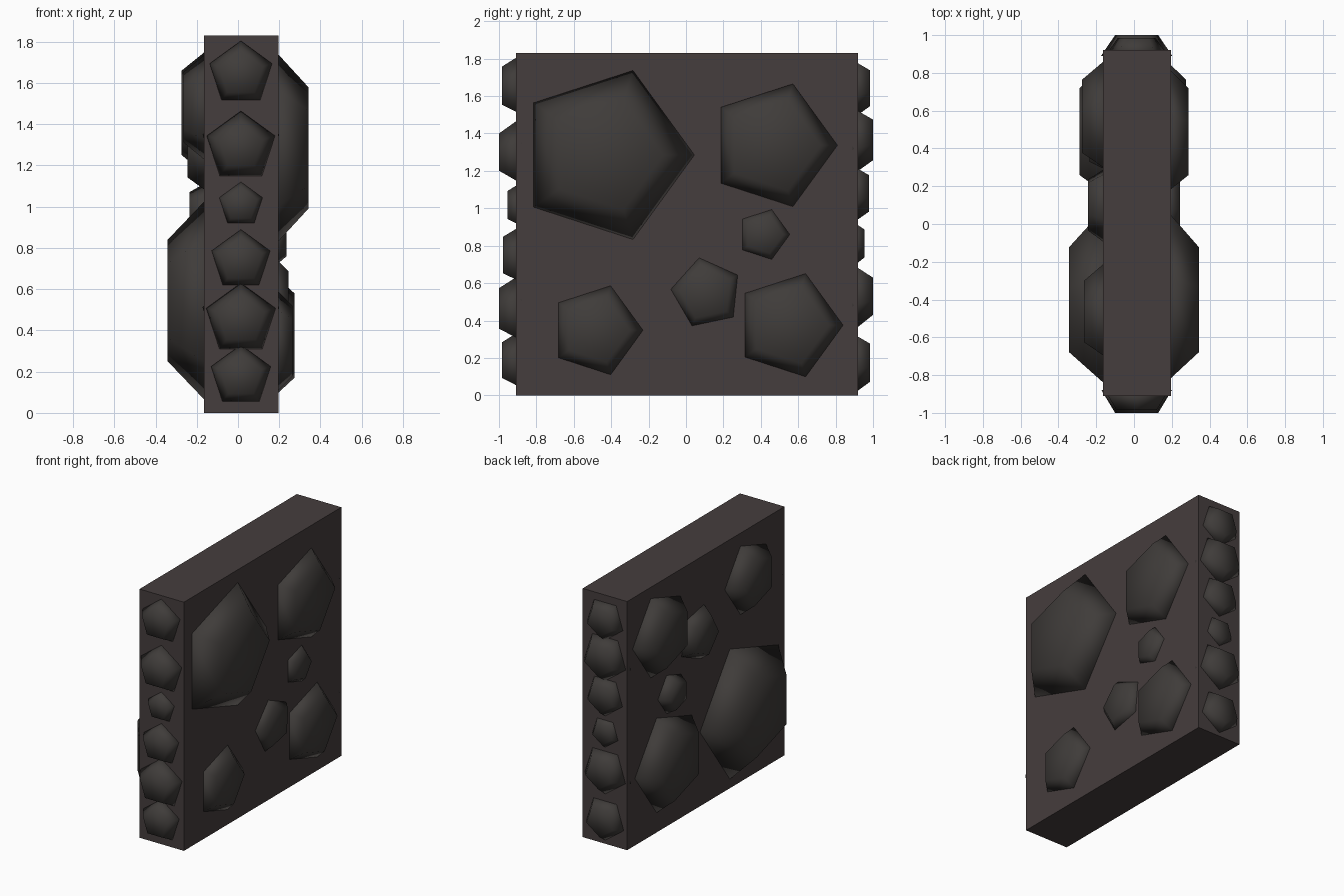
import bpy, bmesh, math
from mathutils import Vector

if "Cube" in bpy.data.objects:
    bpy.data.objects.remove(bpy.data.objects["Cube"])


def material(name, rgb):
    m = bpy.data.materials.new(name)
    m.diffuse_color = (*rgb, 1)
    m.use_nodes = True
    m.node_tree.nodes["Principled BSDF"].inputs["Base Color"].default_value = m.diffuse_color
    return m


WALL = material("dark mortar", (0.060, 0.047, 0.047))
STONE = material("dark stone", (0.050, 0.045, 0.042))

X0, X1, Y0, Y1, H = -0.165, 0.197, -0.91, 0.92, 1.83
SINK = 0.03


def finish(bm, name, mat, smooth):
    bmesh.ops.recalc_face_normals(bm, faces=bm.faces[:])
    me = bpy.data.meshes.new(name)
    bm.to_mesh(me)
    bm.free()
    me.materials.append(mat)
    for p in me.polygons:
        p.use_smooth = smooth
    ob = bpy.data.objects.new(name, me)
    bpy.context.collection.objects.link(ob)
    return ob


def stone(name, place, surface, top, r_base, r_top, turn):
    """Five-sided tapered stone; place(u, v, depth) maps it onto a wall face."""
    bm = bmesh.new()
    slope = (r_base - r_top) / (top - surface)
    rings = []
    for d, r in ((surface - SINK, r_base + slope * SINK), (top, r_top)):
        ring = []
        for i in range(5):
            a = turn + math.tau * i / 5
            ring.append(bm.verts.new(place(r * math.cos(a), r * math.sin(a), d)))
        rings.append(ring)
    low, high = rings
    bm.faces.new(low)
    bm.faces.new(high)
    for i in range(5):
        j = (i + 1) % 5
        bm.faces.new((low[i], low[j], high[j], high[i]))
    finish(bm, name, STONE, True)


# Wall slab
bm = bmesh.new()
bmesh.ops.create_cube(bm, size=1)
for v in bm.verts:
    v.co = Vector((X1 if v.co.x > 0 else X0,
                   Y1 if v.co.y > 0 else Y0,
                   H if v.co.z > 0 else 0))
finish(bm, "wall_slab", WALL, False)

# Stones on the broad sides: y, z, outer x, base radius, top radius, turn (degrees)
SIDE = [(-0.43, 1.285, 0.343, 0.475, 0.308, 0),
        (0.465, 1.337, 0.288, 0.345, 0.255, 0),
        (0.415, 0.86, 0.236, 0.140, 0.105, 0),
        (0.11, 0.547, 0.244, 0.192, 0.145, 30),
        (0.55, 0.375, 0.274, 0.290, 0.215, 0),
        (-0.48, 0.348, 0.264, 0.250, 0.180, 0)]
for n, (y, z, top, rb, rt, turn) in enumerate(SIDE, 1):
    t = math.radians(turn)
    stone(f"right_stone_{n}", lambda u, v, d: (d, y + u, z + v), X1, top, rb, rt, t)
    # the left side is the right side turned half round the y axis
    rb_left = rt + (rb - rt) * (top + X0) / (top - X1)
    rb_left = min(rb_left, rb * 1.06)
    stone(f"left_stone_{n}", lambda u, v, d: (-d, y + u, H - z - v), -X0, top, rb_left, rt, t)

# Stones on the narrow ends: z, outer y, base radius, top radius
END = [(1.645, 0.985, 0.159, 0.112),
       (1.290, 1.000, 0.174, 0.110),
       (1.010, 0.955, 0.110, 0.082),
       (0.740, 0.978, 0.149, 0.108),
       (0.453, 1.000, 0.177, 0.120),
       (0.178, 0.985, 0.152, 0.105)]
UP = math.pi / 2
for n, (z, top, rb, rt) in enumerate(END, 1):
    stone(f"front_stone_{n}", lambda u, v, d: (0.014 + u, -d, z + v), -Y0, top, rb, rt, UP)
    # the back end is the front end turned half round the x axis
    stone(f"back_stone_{n}", lambda u, v, d: (0.014 + u, d, H - z - v), Y1, top, rb, rt, UP)
